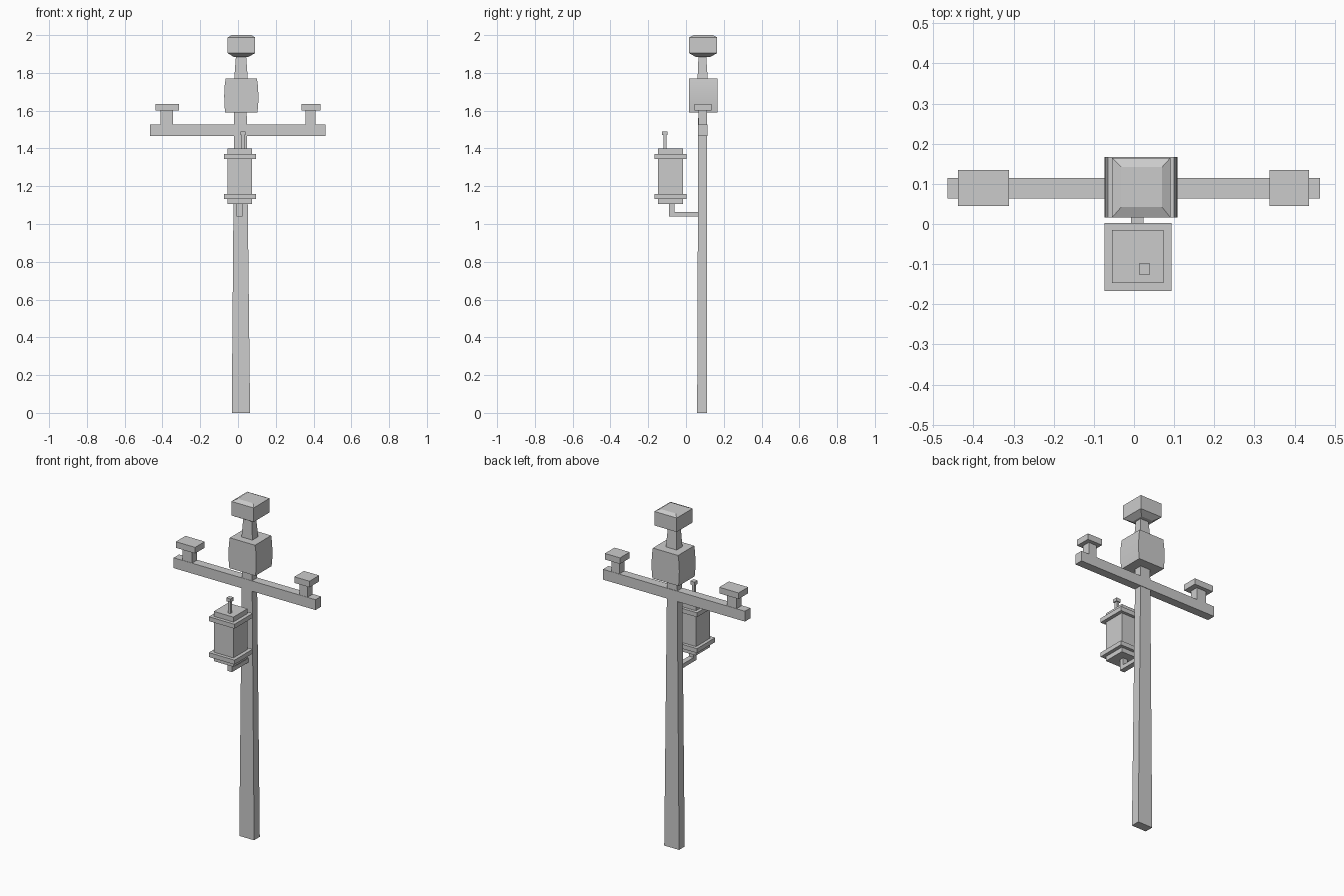
import bpy, bmesh, math

if "Cube" in bpy.data.objects:
    bpy.data.objects.remove(bpy.data.objects["Cube"])


def loft(name, rings, smooth=False):
    """Skin a stack of rectangles (z, x0, x1, y0, y1) into a closed solid."""
    bm = bmesh.new()
    loops = [[bm.verts.new((x, y, z)) for x, y in ((x0, y0), (x1, y0), (x1, y1), (x0, y1))]
             for z, x0, x1, y0, y1 in rings]
    for a, b in zip(loops, loops[1:]):
        for i in range(4):
            j = (i + 1) % 4
            bm.faces.new((a[i], a[j], b[j], b[i]))
    bm.faces.new(loops[0][::-1])
    bm.faces.new(loops[-1])
    bmesh.ops.recalc_face_normals(bm, faces=bm.faces)
    mesh = bpy.data.meshes.new(name)
    bm.to_mesh(mesh)
    bm.free()
    obj = bpy.data.objects.new(name, mesh)
    bpy.context.collection.objects.link(obj)
    if smooth:
        bpy.ops.object.select_all(action='DESELECT')
        obj.select_set(True)
        bpy.context.view_layer.objects.active = obj
        bpy.ops.object.shade_smooth_by_angle(angle=math.radians(30))
    return obj


def box(name, x0, x1, y0, y1, z0, z1):
    return loft(name, [(z0, x0, x1, y0, y1), (z1, x0, x1, y0, y1)])


# Tapered post and crossarm
loft("post", [(0, -0.033, 0.064, 0.059, 0.112),
              (1.60, -0.02, 0.046, 0.065, 0.111)])
box("crossarm", -0.465, 0.463, 0.063, 0.114, 1.466, 1.527)

# Insulators: stem with a wider cap
for side, s0, s1, c0, c1 in (("left", -0.41, -0.345, -0.438, -0.312),
                             ("right", 0.357, 0.41, 0.337, 0.436)):
    box(side + "_insulator_stem", s0, s1, 0.065, 0.112, 1.52, 1.605)
    box(side + "_insulator_cap", c0, c1, 0.045, 0.135, 1.60, 1.636)

# Slightly bulging box on top of the post
bulge = [(1.59, 0.005), (1.63, 0.001), (1.68, 0), (1.73, 0.002), (1.77, 0.008)]
loft("upper_box", [(z, -0.073 + i, 0.108 - i, 0.016, 0.167) for z, i in bulge], True)

# Neck and hipped head
loft("neck", [(1.765, -0.02, 0.052, 0.061, 0.115),
              (1.89, -0.011, 0.043, 0.066, 0.107)])
loft("head", [(1.885, -0.023, 0.056, 0.05, 0.13),
              (1.905, -0.055, 0.091, 0.016, 0.165),
              (1.988, -0.055, 0.091, 0.016, 0.165),
              (2.0, -0.032, 0.07, 0.042, 0.142)])

# Hanging transformer: square body with two flanges
body = (-0.055, 0.073, -0.147, -0.015)
flange = (-0.074, 0.094, -0.167, 0.003)
loft("transformer", [(z, *r) for z, r in (
    (1.106, body), (1.133, body), (1.133, flange), (1.159, flange), (1.159, body),
    (1.345, body), (1.345, flange), (1.371, flange), (1.371, body), (1.40, body))])
box("terminal_rod", 0.018, 0.034, -0.12, -0.103, 1.395, 1.475)
box("terminal_head", 0.012, 0.04, -0.126, -0.098, 1.47, 1.49)

# L-shaped bracket to the post
box("bracket_drop", -0.007, 0.024, -0.09, -0.062, 1.04, 1.11)
box("bracket_arm", -0.007, 0.024, -0.062, 0.07, 1.04, 1.064)
